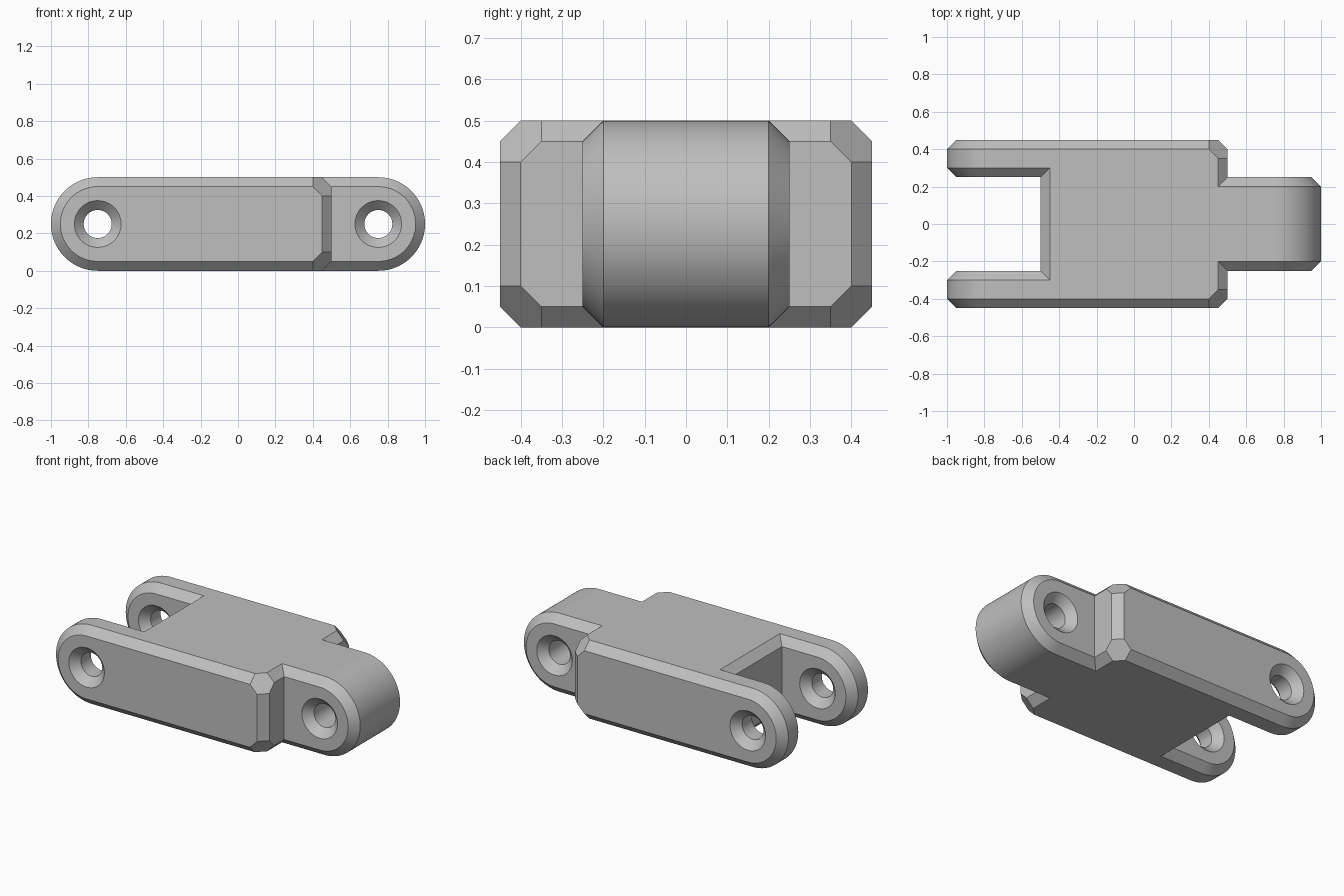
import bpy, bmesh, math

if "Cube" in bpy.data.objects:
    bpy.data.objects.remove(bpy.data.objects["Cube"], do_unlink=True)

BEVEL, RADIUS, PIVOT, MID = 0.05, 0.25, 0.75, 0.25
ARC_STEPS = 48

steel = bpy.data.materials.new("plain_grey")
steel.use_nodes = True
GREY = (0.52, 0.52, 0.52, 1)
steel.diffuse_color = GREY
steel.node_tree.nodes["Principled BSDF"].inputs["Base Color"].default_value = GREY


def loft(name, rings):
    """Solid through a list of point rings, capped at both ends."""
    bm = bmesh.new()
    loops = [[bm.verts.new(p) for p in ring] for ring in rings]
    n = len(loops[0])
    for a, b in zip(loops, loops[1:]):
        for i in range(n):
            j = (i + 1) % n
            bm.faces.new((a[i], a[j], b[j], b[i]))
    bm.faces.new(loops[0])
    bm.faces.new(loops[-1])
    bmesh.ops.recalc_face_normals(bm, faces=bm.faces[:])
    mesh = bpy.data.meshes.new(name)
    bm.to_mesh(mesh)
    bm.free()
    mesh.materials.append(steel)
    obj = bpy.data.objects.new(name, mesh)
    bpy.context.collection.objects.link(obj)
    return obj


def lug_ring(y, inset, cut, end, side):
    """Side outline: round tip at the pivot, square end with cut corners."""
    r, x = RADIUS - inset, end - inset
    pts = []
    for i in range(ARC_STEPS + 1):
        a = math.pi / 2 + math.pi * i / ARC_STEPS
        pts.append((-PIVOT + r * math.cos(a), MID + r * math.sin(a)))
    pts += [(x - cut, MID - r), (x, MID - r + cut), (x, MID + r - cut), (x - cut, MID + r)]
    return [(side * px, y, pz) for px, pz in pts]


def hole_cutter(x, y0, y1):
    """Spindle with flared ends for a countersunk hole."""
    extra = 0.02
    profile = [(y0 - extra, 0.125 + extra), (y0 + BEVEL, 0.075),
               (y1 - BEVEL, 0.075), (y1 + extra, 0.125 + extra)]
    turns = [2 * math.pi * i / ARC_STEPS for i in range(ARC_STEPS)]
    cutter = loft("hole_cutter", [[(x + r * math.cos(t), y, MID + r * math.sin(t)) for t in turns]
                                  for y, r in profile])
    cutter.hide_render = True
    return cutter


# Central block with bevelled ends
half, b = 0.5, BEVEL
octagon = [(half - b, 0), (half, b), (half, half - b), (half - b, half),
           (b - half, half), (-half, half - b), (-half, b), (b - half, 0)]
link = loft("link_body", [[(x, y, z) for x, z in octagon] for y in (-0.32, 0.32)])

# Two fork arms: distance from centre, inset, corner cut
arm_rings = [(0.25, b, b), (0.30, 0, b), (0.35, 0, b), (0.40, 0, 2 * b), (0.45, b, b)]
parts = [loft("fork_arm", [lug_ring(s * y, i, c, half, 1) for y, i, c in arm_rings])
         for s in (-1, 1)]

# Tongue at the other end
tongue_rings = [(-0.25, b), (-0.20, 0), (0.20, 0), (0.25, b)]
parts.append(loft("tongue", [lug_ring(y, i, b, 0.2, -1) for y, i in tongue_rings]))

# Pin holes
holes = [hole_cutter(-PIVOT, -0.45, -0.25), hole_cutter(-PIVOT, 0.25, 0.45),
         hole_cutter(PIVOT, -0.25, 0.25)]

# Join the parts and drill the holes
for group, operation in ((parts, 'UNION'), (holes, 'DIFFERENCE')):
    for obj in group:
        mod = link.modifiers.new("join", 'BOOLEAN')
        mod.operation, mod.solver, mod.object = operation, 'EXACT', obj
bpy.context.view_layer.update()
result = bpy.data.meshes.new_from_object(
    link.evaluated_get(bpy.context.evaluated_depsgraph_get()))
link.modifiers.clear()
link.data = result
for obj in parts + holes:
    bpy.data.objects.remove(obj, do_unlink=True)

# Merge coplanar seams
bm = bmesh.new()
bm.from_mesh(result)
bmesh.ops.remove_doubles(bm, verts=bm.verts[:], dist=1e-5)
bmesh.ops.dissolve_limit(bm, angle_limit=math.radians(0.5), verts=bm.verts[:], edges=bm.edges[:])
for f in bm.faces:
    f.material_index = 0
bm.to_mesh(result)
bm.free()
result.materials.clear()
result.materials.append(steel)

# Smooth rounds, crisp bevels
bpy.ops.object.select_all(action='DESELECT')
link.select_set(True)
bpy.context.view_layer.objects.active = link
bpy.ops.object.shade_smooth_by_angle(angle=math.radians(25))
weighted = link.modifiers.new("even_normals", 'WEIGHTED_NORMAL')
weighted.keep_sharp = True
